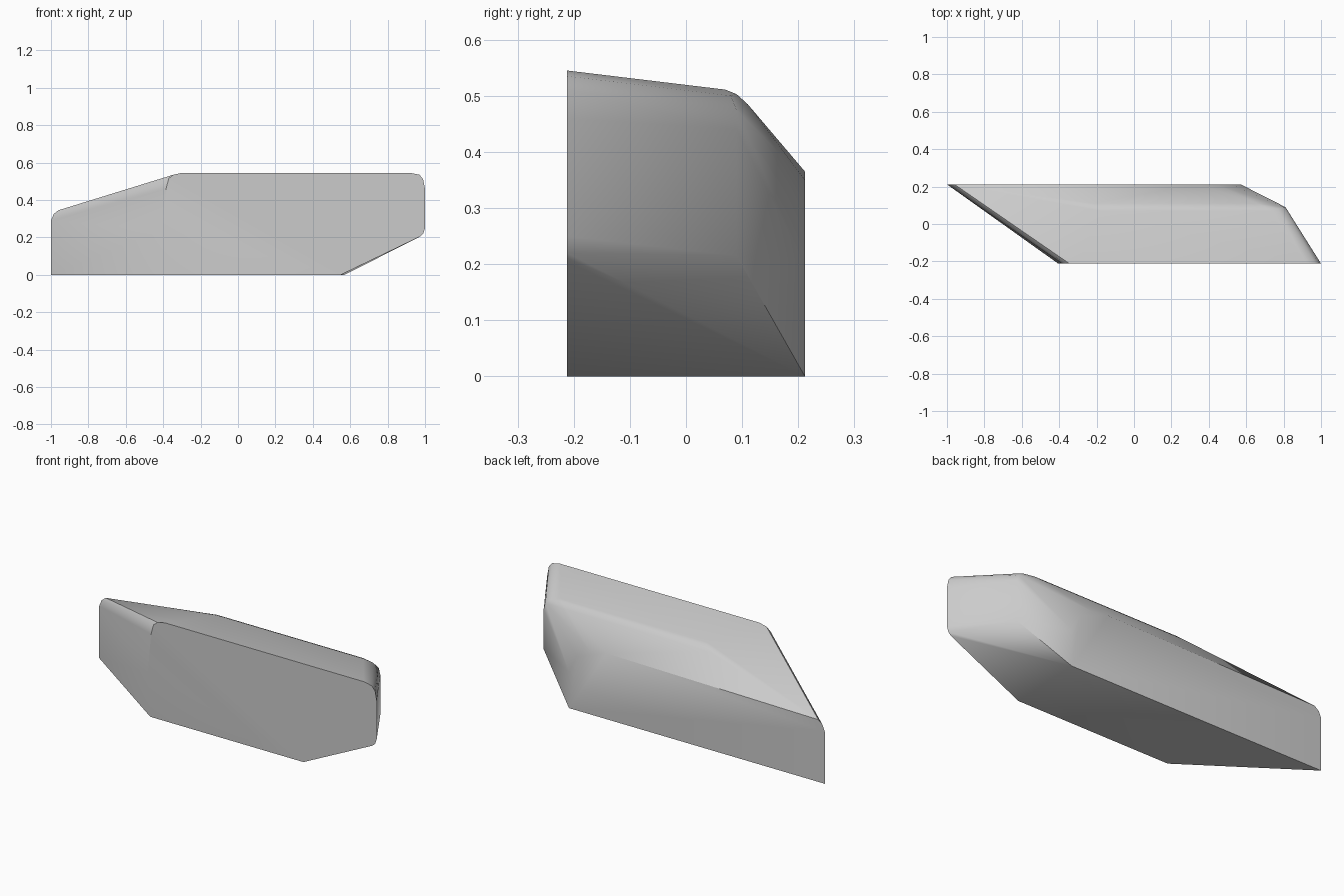
import bpy, bmesh, math

cube = bpy.data.objects.get("Cube")
if cube:
    bpy.data.objects.remove(cube, do_unlink=True)

# Plain grey material
grey = bpy.data.materials.new("light_grey")
grey.use_nodes = True
colour = (0.6, 0.6, 0.6, 1)
grey.diffuse_color = colour
grey.node_tree.nodes["Principled BSDF"].inputs["Base Color"].default_value = colour

# Front outline (x, z), with rounded upper corners and a cut lower corner
front = [(-0.39, 0), (0.55, 0), (0.975, 0.205), (0.99, 0.22), (1.0, 0.25),
         (1.0, 0.46), (0.99, 0.51), (0.97, 0.535), (0.92, 0.545),
         (-0.30, 0.545), (-0.345, 0.535), (-0.37, 0.515), (-0.385, 0.46), (-0.405, 0.24)]

# Back outline (x, z), lower than the front
back = [(-1.0, 0), (0.57, 0), (0.57, 0.2), (0.52, 0.3), (0.44, 0.35),
        (0.34, 0.365), (-0.96, 0.345), (-0.985, 0.325), (-1.0, 0.29)]

# Rounded shoulder between the top, back and end faces
shoulder = [(0.81, 0.09, 0.215), (0.81, 0.09, 0.44), (0.80, 0.09, 0.475),
            (0.77, 0.08, 0.50), (0.72, 0.07, 0.511), (0.70, 0.09, 0.503),
            (0.66, 0.11, 0.485), (-0.18, 0.07, 0.511), (-0.19, 0.09, 0.503),
            (-0.22, 0.11, 0.485)]

depth = 0.212
points = [(x, -depth, z) for x, z in front]
points += [(x, depth, z) for x, z in back]
points += shoulder

# Wrap the outlines in one closed shell
bm = bmesh.new()
verts = [bm.verts.new(p) for p in points]
hull = bmesh.ops.convex_hull(bm, input=verts)
loose = [v for v in bm.verts if not v.link_faces]
bmesh.ops.delete(bm, geom=loose, context='VERTS')
bmesh.ops.dissolve_limit(bm, angle_limit=math.radians(0.5),
                         verts=bm.verts[:], edges=bm.edges[:])
bmesh.ops.recalc_face_normals(bm, faces=bm.faces[:])

mesh = bpy.data.meshes.new("wedge_body")
bm.to_mesh(mesh)
bm.free()
mesh.materials.append(grey)
body = bpy.data.objects.new("wedge_body", mesh)
bpy.context.collection.objects.link(body)

# Smooth the soft corners, keep the outlines crisp
bpy.ops.object.select_all(action='DESELECT')
body.select_set(True)
bpy.context.view_layer.objects.active = body
bpy.ops.object.shade_smooth_by_angle(angle=math.radians(35))
